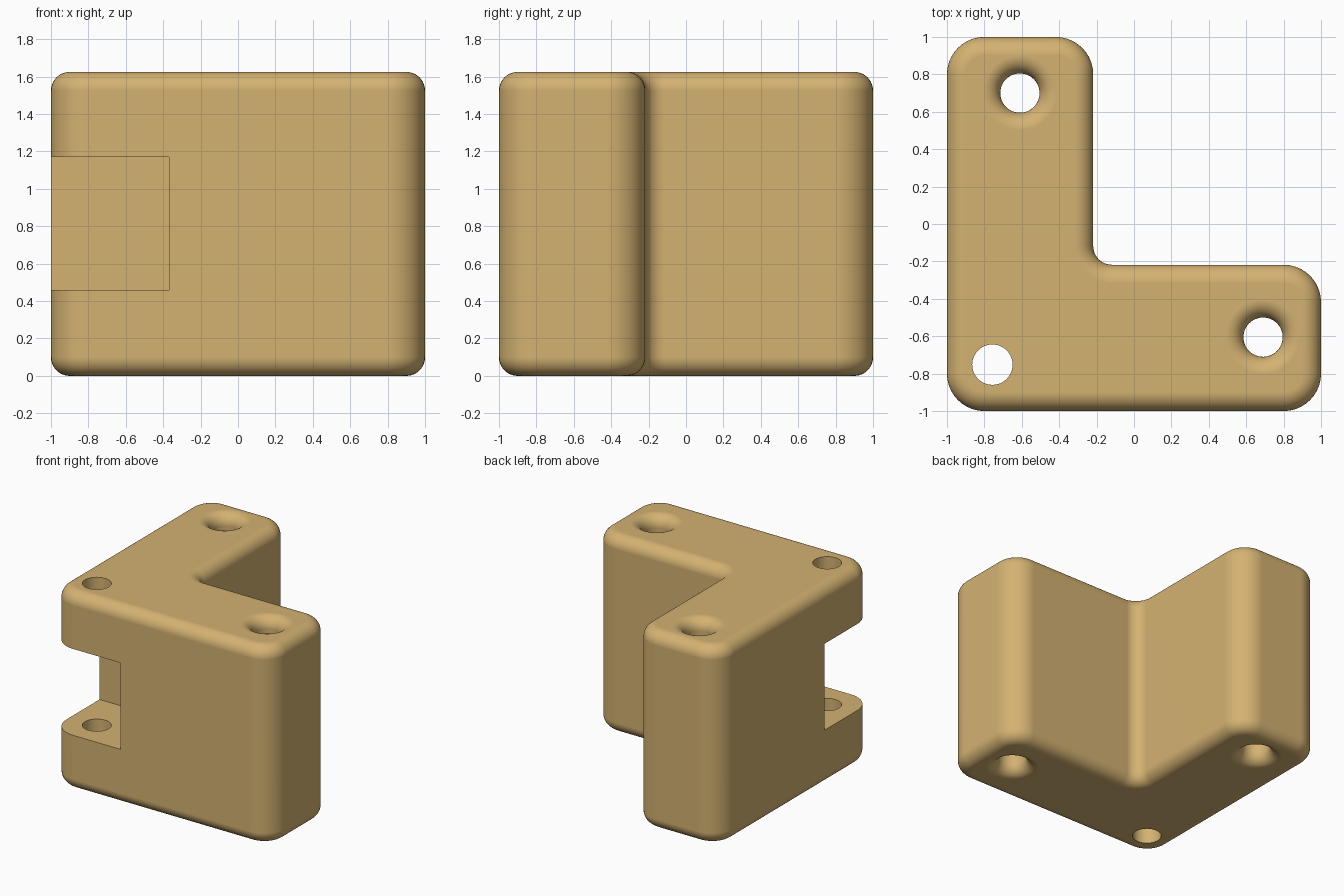
import bpy, bmesh, math

if "Cube" in bpy.data.objects:
    bpy.data.objects.remove(bpy.data.objects["Cube"])

H = 1.625        # overall height
EDGE = 0.1       # rounding of top and bottom edges
SEG = 10         # segments per quarter round

tan = bpy.data.materials.new("tan plastic")
tan.diffuse_color = (0.658, 0.445, 0.168, 1)
tan.use_nodes = True
tan.node_tree.nodes["Principled BSDF"].inputs["Base Color"].default_value = tan.diffuse_color


def make_object(name, bm):
    bmesh.ops.recalc_face_normals(bm, faces=bm.faces)
    mesh = bpy.data.meshes.new(name)
    bm.to_mesh(mesh)
    bm.free()
    mesh.materials.append(tan)
    ob = bpy.data.objects.new(name, mesh)
    bpy.context.collection.objects.link(ob)
    return ob


def loft(name, rings):
    """Skin a stack of equal-length point rings and cap both ends."""
    bm = bmesh.new()
    loops = [[bm.verts.new(p) for p in ring] for ring in rings]
    n = len(loops[0])
    for a, b in zip(loops, loops[1:]):
        for i in range(n):
            j = (i + 1) % n
            bm.faces.new((a[i], a[j], b[j], b[i]))
    bm.faces.new(loops[0][::-1])
    bm.faces.new(loops[-1])
    return make_object(name, bm)


# L outline corners: arc centre x, y, radius, start angle, turn (-1 = inside corner)
CORNERS = [
    (-0.8, -0.8, 0.2, 180, 1), (0.8, -0.8, 0.2, 270, 1), (0.8, -0.418, 0.2, 0, 1),
    (-0.118, -0.118, 0.1, 270, -1), (-0.418, 0.8, 0.2, 0, 1), (-0.8, 0.8, 0.2, 90, 1),
]


def outline(inset, z):
    pts = []
    for cx, cy, r, start, turn in CORNERS:
        rad = r - turn * inset
        for k in range(SEG + 1):
            a = math.radians(start + turn * 90 * k / SEG)
            pts.append((cx + rad * math.cos(a), cy + rad * math.sin(a), z))
    return pts


def circle(cx, cy, r, z, n=48):
    return [(cx + r * math.cos(math.tau * i / n), cy + r * math.sin(math.tau * i / n), z)
            for i in range(n)]


# Rounded L body
steps = [math.pi / 2 * k / SEG for k in range(SEG + 1)]
low = [(EDGE * (1 - math.sin(a)), EDGE * (1 - math.cos(a))) for a in steps]
levels = low + [(d, H - z) for d, z in reversed(low)]
body = loft("corner_bracket", [outline(d, z) for d, z in levels])

# Flared screw holes through each arm
R, FLARE = 0.105, 0.094
mouth = [(R + FLARE * (1 - math.sin(a)), FLARE * (1 - math.cos(a))) for a in steps]
half = [(R + FLARE, -0.1)] + mouth
profile = half + [(r, H - z) for r, z in reversed(half)]
cutters = [loft("flared_hole_cutter", [circle(x, y, r, z) for r, z in profile])
           for x, y in ((-0.61, 0.70), (0.69, -0.605))]

# Straight pin hole at the outer corner
cutters.append(loft("pin_hole_cutter", [circle(-0.757, -0.752, 0.108, z) for z in (-0.1, H + 0.1)]))

# Square notch across the outer corner
square = [(-1.2, -1.2), (-0.37, -1.2), (-0.37, -0.37), (-1.2, -0.37)]
cutters.append(loft("notch_cutter", [[(x, y, z) for x, y in square] for z in (0.46, 1.17)]))

# Cut everything, then drop the cutters
bpy.context.view_layer.objects.active = body
for cutter in cutters:
    cutter.hide_render = True
    mod = body.modifiers.new("cut", 'BOOLEAN')
    mod.operation = 'DIFFERENCE'
    mod.solver = 'EXACT'
    mod.object = cutter
    bpy.ops.object.modifier_apply(modifier=mod.name)
    bpy.data.objects.remove(cutter)

# Smooth rounds, flat large faces
bpy.ops.object.select_all(action='DESELECT')
body.select_set(True)
bpy.ops.object.shade_smooth_by_angle(angle=math.radians(30))
weighted = body.modifiers.new("flat_faces", 'WEIGHTED_NORMAL')
weighted.keep_sharp = True
